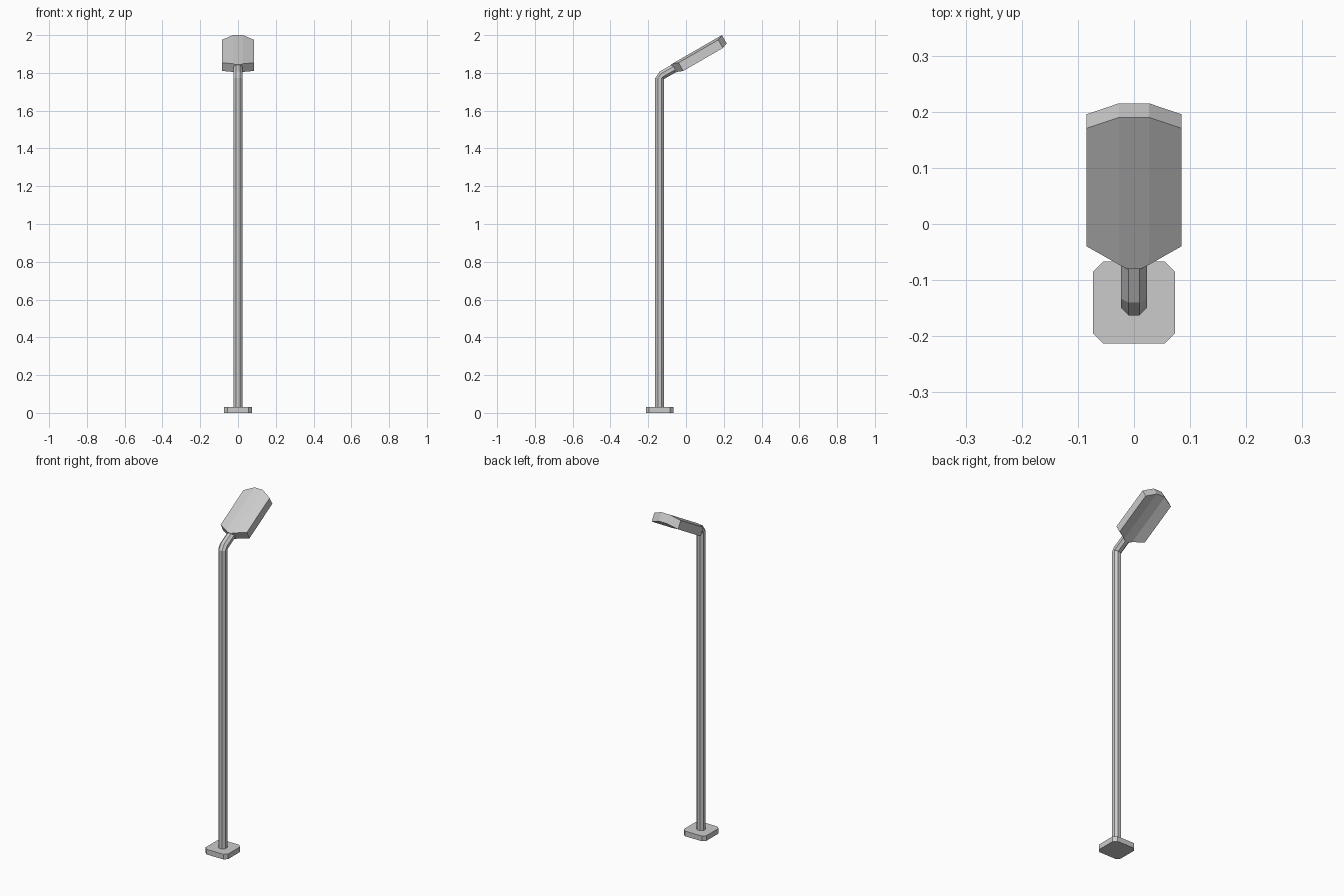
import bpy, bmesh
from math import radians, sin, cos, pi
from mathutils import Vector

if "Cube" in bpy.data.objects:
    bpy.data.objects.remove(bpy.data.objects["Cube"])

TILT = radians(30)
U = Vector((0, cos(TILT), sin(TILT)))      # along the arm
N = Vector((0, -sin(TILT), cos(TILT)))     # out of the lamp's top
X = Vector((1, 0, 0))


def loft(name, rings):
    """Closed solid through a list of equal-sized vertex rings."""
    bm = bmesh.new()
    loops = [[bm.verts.new(p) for p in ring] for ring in rings]
    n = len(loops[0])
    for a, b in zip(loops, loops[1:]):
        for i in range(n):
            j = (i + 1) % n
            bm.faces.new((a[i], a[j], b[j], b[i]))
    bm.faces.new(loops[0][::-1])
    bm.faces.new(loops[-1])
    bmesh.ops.recalc_face_normals(bm, faces=bm.faces)
    mesh = bpy.data.meshes.new(name)
    bm.to_mesh(mesh)
    bm.free()
    obj = bpy.data.objects.new(name, mesh)
    bpy.context.collection.objects.link(obj)
    return obj


def octagon(center, side):
    r = 0.023 / cos(pi / 8)
    c = Vector(center)
    return [c + X * r * cos(a) + side * r * sin(a)
            for a in (pi / 8 + i * pi / 4 for i in range(8))]


# Base plate: square with chamfered corners
h, c = 0.073, 0.018
corners = [(h, h - c), (h - c, h), (c - h, h), (-h, h - c),
           (-h, c - h), (c - h, -h), (h - c, -h), (h, c - h)]
loft("base_plate", [[(x, y - 0.14, z) for x, y in corners] for z in (0, 0.03)])

# Octagonal pole bending into the tilted arm
Y = Vector((0, 1, 0))
loft("pole_and_arm", [octagon((0, -0.14, 0.02), Y),
                      octagon((0, -0.14, 1.772), Y),
                      octagon((0, -0.1285, 1.787), -N),
                      octagon((0, -0.055, 1.829), -N)])

# Lamp head: arched shell of three strips, measured from its top front edge
origin = Vector((0, 0.19, 2.0))
half = [(0.012, -0.312, 0.0), (0.027, -0.303, 0.0), (0.085, -0.272, -0.012),
        (0.085, -0.0295, -0.012), (0.027, 0.0, 0.0)]   # x, along, up
bm = bmesh.new()


def sheet(drop):
    rows = {}
    for s in (1, -1):
        rows[s] = [bm.verts.new(origin + X * s * x + U * u + N * (n - drop))
                   for x, u, n in half]
    r, l = rows[1], rows[-1]
    bm.faces.new((l[0], r[0], r[1], r[4], l[4], l[1]))
    for p in (r, l):
        bm.faces.new(p[1:])
    return r + l[::-1]


top, bottom = sheet(0), sheet(0.05)
for i in range(len(top)):
    j = (i + 1) % len(top)
    bm.faces.new((top[i], top[j], bottom[j], bottom[i]))
bmesh.ops.recalc_face_normals(bm, faces=bm.faces)
mesh = bpy.data.meshes.new("lamp_head")
bm.to_mesh(mesh)
bm.free()
bpy.context.collection.objects.link(bpy.data.objects.new("lamp_head", mesh))
